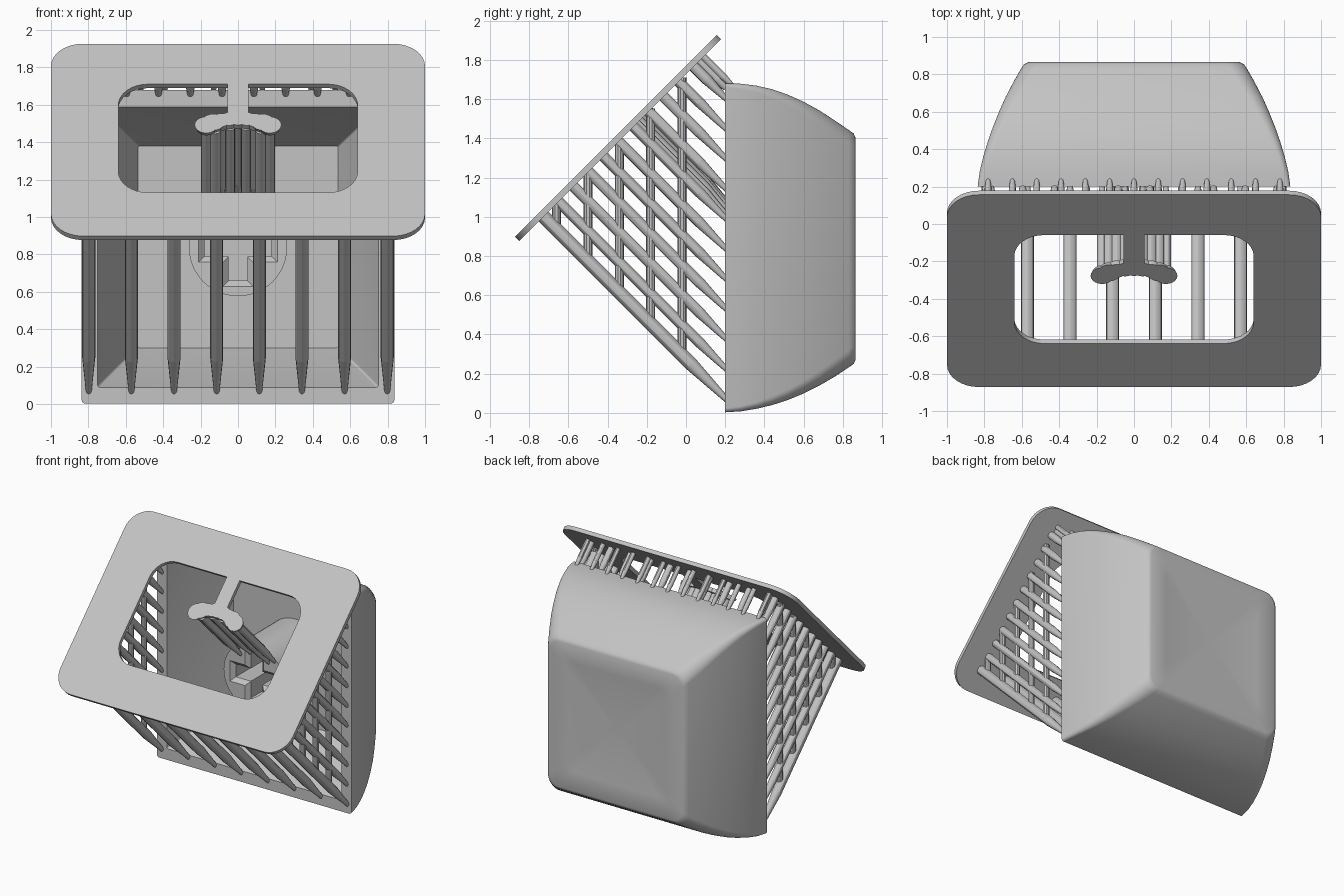
import bpy, bmesh, math
from mathutils import Vector, Matrix

cube = bpy.data.objects.get("Cube")
if cube:
    bpy.data.objects.remove(cube, do_unlink=True)

grey = bpy.data.materials.new("light_grey")
grey.use_nodes = True
grey.diffuse_color = (0.55, 0.55, 0.55, 1)
grey.node_tree.nodes["Principled BSDF"].inputs["Base Color"].default_value = (0.55, 0.55, 0.55, 1)

DOWN = Vector((0, 1, -1)).normalized()   # direction the support rods run
SLOPE = Vector((0, 1, 1)).normalized()   # up the tilted plate
FACE = 1.77                              # plate front lies on z = y + FACE
THICK = 0.03
BACK = FACE - THICK * 1.3


def finish(name, bm):
    bmesh.ops.recalc_face_normals(bm, faces=bm.faces)
    mesh = bpy.data.meshes.new(name)
    bm.to_mesh(mesh)
    bm.free()
    mesh.materials.append(grey)
    obj = bpy.data.objects.new(name, mesh)
    bpy.context.collection.objects.link(obj)
    return obj


def smooth(obj, angle=30):
    bpy.ops.object.select_all(action='DESELECT')
    obj.select_set(True)
    bpy.context.view_layer.objects.active = obj
    bpy.ops.object.shade_smooth_by_angle(angle=math.radians(angle))


def rounded(hx, hy, r, steps=8):
    """Rounded rectangle outline, counter-clockwise."""
    pts = []
    for i, (sx, sy) in enumerate([(1, 1), (-1, 1), (-1, -1), (1, -1)]):
        for k in range(steps + 1):
            a = math.pi / 2 * (i + k / steps)
            pts.append((sx * (hx - r) + r * math.cos(a), sy * (hy - r) + r * math.sin(a)))
    return pts


def loft(bm, rings, cap_start=True, cap_end=True):
    loops = [[bm.verts.new(p) for p in ring] for ring in rings]
    n = len(loops[0])
    for a, b in zip(loops, loops[1:]):
        for i in range(n):
            bm.faces.new((a[i], a[(i + 1) % n], b[(i + 1) % n], b[i]))
    if cap_start:
        bm.faces.new(loops[0])
    if cap_end:
        bm.faces.new(loops[-1])


def cone(bm, a, b, r1, r2, sides=12):
    a, b = Vector(a), Vector(b)
    d = b - a
    mat = Matrix.Translation((a + b) / 2) @ d.to_track_quat('Z', 'Y').to_matrix().to_4x4()
    bmesh.ops.create_cone(bm, cap_ends=True, segments=sides, radius1=r1, radius2=r2,
                          depth=d.length, matrix=mat)


def rod(bm, x, c, y_end, r, tip, taper):
    """Support rod on the line y + z = c, from the plate to a thin tip."""
    y0 = (c - BACK) / 2
    start, end = Vector((x, y0, c - y0)), Vector((x, y_end, c - y_end))
    neck = end - DOWN * min(taper, (end - start).length * 0.6)
    cone(bm, start, neck, r, r, 12)
    cone(bm, neck, end, r, tip, 12)


# Tilted base plate with a rounded window
curve = bpy.data.curves.new("plate_outline", 'CURVE')
curve.dimensions = '2D'
curve.fill_mode = 'BOTH'
curve.extrude = THICK / 2
for hx, hy, r, shift in [(1, 0.727, 0.17, 0), (0.64, 0.41, 0.16, 0.012)]:
    pts = rounded(hx, hy, r)
    spline = curve.splines.new('POLY')
    spline.points.add(len(pts) - 1)
    for p, (x, y) in zip(spline.points, pts):
        p.co = (x, y + shift, 0, 1)
    spline.use_cyclic_u = True
centre = Vector((0, -0.3575, 1.4125)) + DOWN * THICK / 2
tilt = Matrix.Translation(centre) @ Matrix.Rotation(math.radians(45), 4, 'X')
temp = bpy.data.objects.new("plate_outline", curve)
bpy.context.collection.objects.link(temp)
bpy.context.view_layer.update()
flat = bpy.data.meshes.new_from_object(temp.evaluated_get(bpy.context.evaluated_depsgraph_get()))
bpy.data.objects.remove(temp, do_unlink=True)
bm = bmesh.new()
bm.from_mesh(flat)
bmesh.ops.remove_doubles(bm, verts=bm.verts, dist=0.0005)
for f in bm.faces:
    f.material_index = 0
bm.transform(tilt)
smooth(finish("base_plate", bm))

# Tongue joining the plate to the foot cluster under the stem rods
bm = bmesh.new()
bmesh.ops.create_cube(bm, size=1, matrix=tilt @ Matrix.Translation((0, 0.31, 0))
                      @ Matrix.Diagonal((0.11, 0.26, THICK, 1)))
finish("plate_tongue", bm)

# Stem rods on their merged round feet
feet, rods = bmesh.new(), bmesh.new()
for i in range(9):
    t = math.radians(-44 + 11 * i)
    x, c = 0.245 * math.sin(t), 1.04 + 0.245 * math.cos(t)
    y = (c - FACE) / 2
    p = Vector((x, y, c - y))
    cone(feet, p, p + DOWN * THICK, 0.05 if 1 < i < 7 else 0.062, 0.05, 20)
    rod(rods, x, c, 0.21, 0.028, 0.012, 0.16)
    if i % 2:
        rod(rods, x * 0.9, c - 0.05, 0.21, 0.026, 0.012, 0.16)
smooth(finish("stem_feet", feet))
smooth(finish("stem_rods", rods))

# Rods under the lower rim
bm = bmesh.new()
for i in range(8):
    rod(bm, -0.798 + 0.228 * i, 0.275, 0.21, 0.035, 0.015, 0.26)
smooth(finish("lower_rods", bm))

# Rods and upright struts along both side rims
for side, name in [(1, "left"), (-1, "right")]:
    bm = bmesh.new()
    for k in range(1, 11):
        rod(bm, side * 0.795, 0.275 + 0.153 * k, 0.21, 0.028, 0.013, 0.2)
    for k in range(5):
        y = -0.66 + 0.16 * k
        cone(bm, (side * 0.795, y, 0.275 - y), (side * 0.795, y, y + BACK), 0.023, 0.023, 10)
    smooth(finish(name + "_side_lattice", bm))

# Two rows of short rods at the upper rim
bm = bmesh.new()
for i in range(10):
    rod(bm, -0.765 + 0.17 * i, 1.86, 0.205, 0.024, 0.016, 0.06)
for i in range(13):
    rod(bm, -0.78 + 0.13 * i, 1.905, 0.235, 0.018, 0.012, 0.06)
smooth(finish("upper_rods", bm))


# Hollow shell: inner walls, rim, curved outer walls and dished back
def section(y, hx, z0, z1, r, dish=0.0, scale=1.0):
    mid, half = (z0 + z1) / 2, (z1 - z0) / 2
    return [(x * scale, y - dish, mid + z * scale) for x, z in rounded(hx, half, r)]


rings = [section(0.71, 0.535, 0.30, 1.38, 0.012),
         section(0.45, 0.66, 0.18, 1.50, 0.012),
         section(0.20, 0.75, 0.09, 1.588, 0.012)]
profile = [(0.20, 0.836, 0.003, 1.68, 0.02),
           (0.28, 0.825, 0.008, 1.678, 0.027),
           (0.36, 0.806, 0.021, 1.668, 0.035),
           (0.44, 0.782, 0.04, 1.65, 0.045),
           (0.52, 0.754, 0.066, 1.622, 0.055),
           (0.60, 0.722, 0.099, 1.586, 0.065),
           (0.68, 0.686, 0.139, 1.542, 0.075),
           (0.76, 0.644, 0.186, 1.49, 0.085),
           (0.83, 0.604, 0.232, 1.442, 0.09),
           (0.855, 0.588, 0.25, 1.424, 0.09),
           (0.865, 0.565, 0.272, 1.402, 0.08)]
rings += [section(*p) for p in profile]
for s in (0.75, 0.5, 0.25, 0.02):
    rings.append(section(*profile[-1], dish=0.025 * (1 - s * s), scale=s))
bm = bmesh.new()
loft(bm, rings)
smooth(finish("cap_shell", bm), 35)


# Round stem inside the shell with a chamfered cross socket
def cross(arm, w, y):
    quarter = [(arm, -w), (arm, w), (w, w)]
    pts = []
    for k in range(4):
        c, s = round(math.cos(k * math.pi / 2)), round(math.sin(k * math.pi / 2))
        pts += [(px * c - pz * s, y, 0.84 + px * s + pz * c) for px, pz in quarter]
    return pts


bm = bmesh.new()
cone(bm, (0, 0.2, 0.84), (0, 0.73, 0.84), 0.263, 0.263, 48)
stem = finish("stem", bm)
bm = bmesh.new()
loft(bm, [cross(0.22, 0.09, 0.19), cross(0.18, 0.05, 0.23), cross(0.18, 0.05, 0.6)])
cutter = finish("socket_cutter", bm)
cutter.hide_render = True
cut = stem.modifiers.new("socket", 'BOOLEAN')
cut.operation = 'DIFFERENCE'
cut.solver = 'EXACT'
cut.object = cutter
bpy.context.view_layer.objects.active = stem
bpy.ops.object.modifier_apply(modifier=cut.name)
bpy.data.objects.remove(cutter, do_unlink=True)
smooth(stem)
